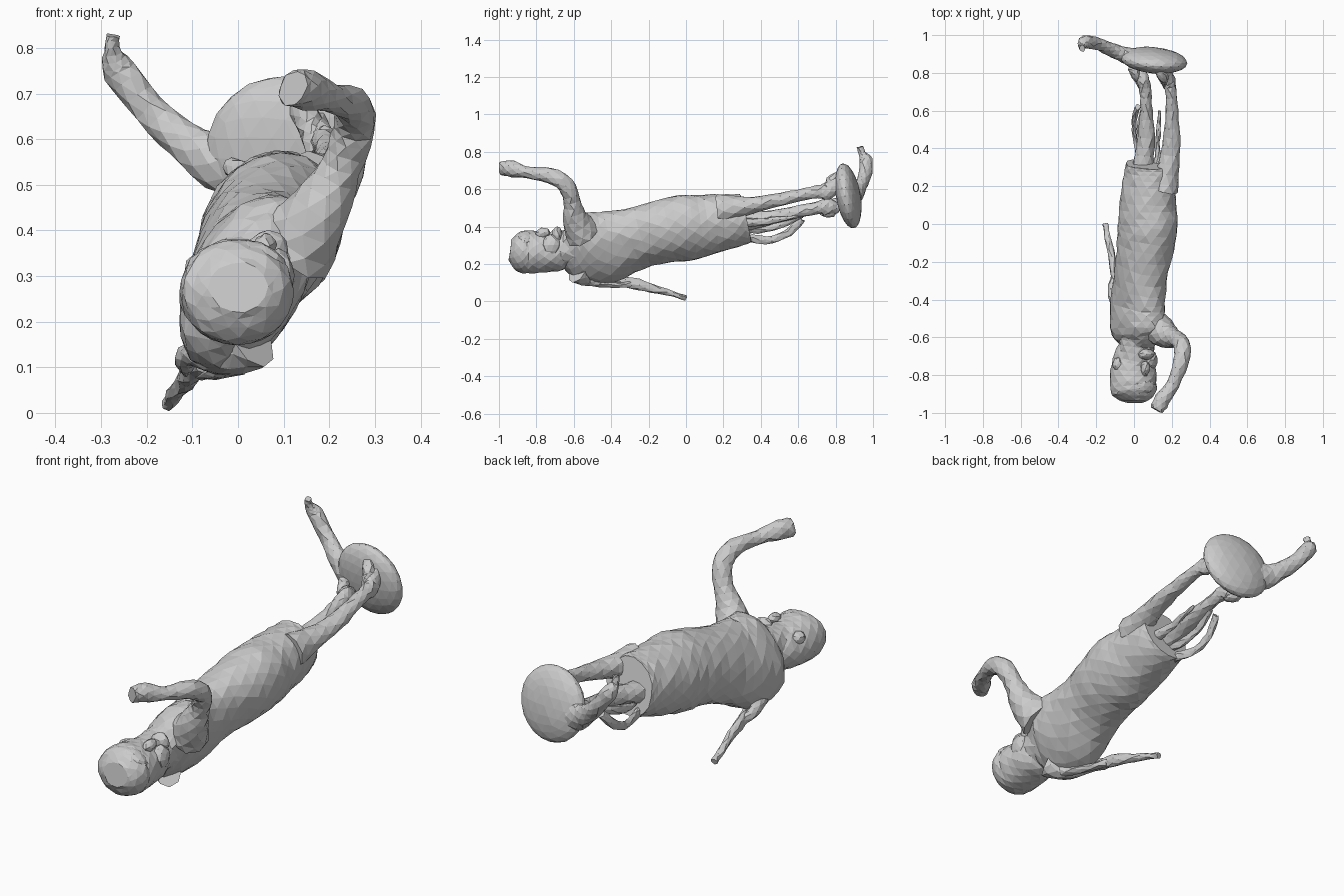
import bpy, bmesh, math, random
from mathutils import Vector, Matrix, Euler

random.seed(4)


def catmull(rows, steps):
    """Smoothly interpolate rows of numbers."""
    out = []
    n = len(rows)
    for i in range(n - 1):
        p = [rows[max(0, min(n - 1, i + k))] for k in (-1, 0, 1, 2)]
        for s in range(steps):
            t = s / steps
            out.append([0.5 * (2 * b + (c - a) * t + (2 * a - 5 * b + 4 * c - d) * t * t
                               + (3 * b - a - 3 * c + d) * t ** 3)
                        for a, b, c, d in zip(*p)])
    out.append(list(rows[-1]))
    return out


def loft(name, rows, sides=10, steps=3, rough=0.003):
    """Rows are x, y, z, radius a, radius b, tilt in degrees."""
    rows = [list(r) + [r[3], 0][len(r) - 4:] for r in rows]
    rows = catmull(rows, steps)
    pts = [Vector(r[:3]) for r in rows]
    u = Vector((0, 0, 1))
    if abs((pts[1] - pts[0]).normalized().z) > 0.85:
        u = Vector((0, 1, 0))
    bm = bmesh.new()
    rings = []
    for i, r in enumerate(rows):
        t = (pts[min(i + 1, len(pts) - 1)] - pts[max(i - 1, 0)]).normalized()
        u = (u - t * u.dot(t)).normalized()
        v = t.cross(u)
        c, s = math.cos(math.radians(r[5])), math.sin(math.radians(r[5]))
        major, minor = u * c + v * s, v * c - u * s
        ring = []
        for k in range(sides):
            a = 2 * math.pi * (k + 0.5 * (i % 2)) / sides
            p = pts[i] + major * r[3] * math.cos(a) + minor * r[4] * math.sin(a)
            p += Vector([random.uniform(-rough, rough) for _ in range(3)])
            ring.append(bm.verts.new(p))
        rings.append(ring)
    for i, (a, b) in enumerate(zip(rings, rings[1:])):
        for k in range(sides):
            j = (k + 1) % sides
            if i % 2 == 0:
                bm.faces.new((a[k], a[j], b[k]))
                bm.faces.new((a[j], b[j], b[k]))
            else:
                bm.faces.new((a[k], a[j], b[j]))
                bm.faces.new((a[k], b[j], b[k]))
    bm.faces.new(rings[0])
    bm.faces.new(rings[-1])
    return finish(name, bm)


def blob(name, loc, size, rot=(0, 0, 0), sub=2, rough=0.003):
    bm = bmesh.new()
    bmesh.ops.create_icosphere(bm, subdivisions=sub, radius=1)
    m = Matrix.LocRotScale(Vector(loc), Euler(rot), Vector(size))
    bmesh.ops.transform(bm, matrix=m, verts=bm.verts)
    for v in bm.verts:
        v.co += Vector([random.uniform(-rough, rough) for _ in range(3)])
    return finish(name, bm)


def finish(name, bm):
    bmesh.ops.recalc_face_normals(bm, faces=bm.faces)
    me = bpy.data.meshes.new(name)
    bm.to_mesh(me)
    bm.free()
    ob = bpy.data.objects.new(name, me)
    bpy.context.collection.objects.link(ob)
    return ob


# Torso, leaning over on one side, ending in a garment hem
loft("torso", [
    (0.02, -0.68, 0.29, 0.07, 0.06, 25),
    (0.02, -0.62, 0.285, 0.15, 0.09, 28),
    (0.015, -0.55, 0.285, 0.205, 0.12, 28),
    (0.02, -0.43, 0.29, 0.205, 0.125, 27),
    (0.035, -0.28, 0.335, 0.175, 0.13, 25),
    (0.06, -0.12, 0.375, 0.175, 0.145, 25),
    (0.073, 0.0, 0.395, 0.185, 0.15, 25),
    (0.073, 0.12, 0.41, 0.165, 0.145, 25),
    (0.08, 0.25, 0.43, 0.15, 0.13, 28),
    (0.08, 0.32, 0.445, 0.135, 0.12, 30)], sides=16, rough=0.004)

# Neck and head, with the face turned upward
loft("neck", [(0.02, -0.55, 0.3, 0.11, 0.1), (0.015, -0.64, 0.285, 0.1, 0.095),
              (0.0, -0.74, 0.27, 0.1, 0.1)], sides=12)
loft("head", [
    (0.01, -0.62, 0.27, 0.06, 0.06), (0.005, -0.665, 0.265, 0.095, 0.1),
    (0.0, -0.75, 0.262, 0.108, 0.118), (-0.005, -0.84, 0.265, 0.117, 0.125),
    (0.0, -0.9, 0.27, 0.105, 0.117), (0.0, -0.94, 0.275, 0.055, 0.065)], sides=14)
blob("brow", (0.04, -0.86, 0.34), (0.07, 0.045, 0.035), (0, 0.3, 0))
blob("nose", (0.06, -0.765, 0.365), (0.025, 0.04, 0.028), (0.3, 0, 0))
blob("chin", (0.065, -0.69, 0.355), (0.045, 0.03, 0.045))
blob("cheek", (0.09, -0.72, 0.3), (0.035, 0.05, 0.06))
blob("ear", (-0.085, -0.74, 0.32), (0.03, 0.035, 0.03))

# Raised arm, bent forward over the head
loft("raised_arm", [
    (0.12, -0.55, 0.36, 0.1, 0.09), (0.18, -0.595, 0.45, 0.07, 0.065),
    (0.225, -0.61, 0.54, 0.045, 0.045), (0.255, -0.645, 0.625, 0.047, 0.045),
    (0.25, -0.73, 0.675, 0.045, 0.04), (0.205, -0.85, 0.69, 0.033, 0.033),
    (0.15, -0.93, 0.708, 0.044, 0.045), (0.12, -0.985, 0.712, 0.032, 0.042)],
    sides=9)

# Hanging arm: upper loop, second strand and a tapering end
loft("lower_upper_arm", [
    (0.03, -0.58, 0.16, 0.07, 0.06), (-0.03, -0.52, 0.12, 0.04, 0.045),
    (-0.09, -0.44, 0.13, 0.028, 0.03), (-0.115, -0.35, 0.115, 0.028, 0.024),
    (-0.105, -0.28, 0.095, 0.02, 0.018)], sides=8)
loft("lower_arm_strand", [
    (0.0, -0.52, 0.11, 0.03, 0.03), (-0.04, -0.42, 0.09, 0.016, 0.02),
    (-0.09, -0.3, 0.09, 0.018, 0.02)], sides=7)
loft("lower_forearm", [
    (-0.075, -0.38, 0.1, 0.014, 0.016), (-0.1, -0.29, 0.098, 0.03, 0.022),
    (-0.115, -0.18, 0.07, 0.023, 0.02), (-0.14, -0.07, 0.04, 0.015, 0.017),
    (-0.152, 0.0, 0.018, 0.015, 0.016)], sides=8)

# Legs and feet
for name, x, z, top in (("upper", 0.185, 0.51, 0.655), ("lower", 0.05, 0.425, 0.52)):
    loft(name + "_leg", [
        (x - 0.03, 0.18, z - 0.02, 0.085, 0.08), (x, 0.32, z, 0.05, 0.055),
        (x + 0.015, 0.46, z + 0.025, 0.038, 0.045), (x + 0.015, 0.6, z + 0.055, 0.033, 0.033),
        (x + 0.01, 0.7, z + 0.075, 0.034, 0.03), (x, 0.755, z + 0.08, 0.045, 0.035),
        (x - 0.02, 0.81, top - 0.02, 0.03, 0.03)], sides=9)
    loft(name + "_foot", [
        (x, 0.73, z + 0.06, 0.028, 0.03), (x - 0.02, 0.77, top - 0.04, 0.032, 0.032),
        (x - 0.04, 0.79, top, 0.032, 0.028), (x - 0.06, 0.83, top + 0.02, 0.02, 0.025)],
        sides=8)

# Loose ragged strips behind the legs
strips = {
    "loop_strip": [(0.03, 0.27, 0.36, 0.03, 0.03), (0.02, 0.36, 0.335, 0.024, 0.014),
                   (0.005, 0.46, 0.33, 0.02, 0.012), (0.0, 0.55, 0.37, 0.022, 0.013),
                   (0.02, 0.62, 0.44, 0.02, 0.014)],
    "inner_strip": [(0.06, 0.28, 0.4, 0.03, 0.03), (0.04, 0.38, 0.385, 0.022, 0.016),
                    (0.03, 0.5, 0.41, 0.02, 0.014), (0.05, 0.62, 0.46, 0.014, 0.014)],
    "pointed_strip": [(0.13, 0.28, 0.42, 0.03, 0.03), (0.125, 0.4, 0.425, 0.02, 0.014),
                      (0.13, 0.5, 0.44, 0.015, 0.012), (0.135, 0.6, 0.455, 0.006, 0.006)],
}
for name, rows in strips.items():
    loft(name, rows, sides=7)

# Rounded disc at the feet with its curved handle
blob("foot_disc", (0.105, 0.867, 0.565), (0.178, 0.064, 0.176), (0.17, 0, -0.1), sub=3, rough=0.001)
loft("disc_handle", [
    (0.04, 0.88, 0.54, 0.09, 0.05), (-0.05, 0.895, 0.555, 0.065, 0.042),
    (-0.125, 0.925, 0.6, 0.043, 0.036), (-0.195, 0.955, 0.665, 0.037, 0.034),
    (-0.26, 0.963, 0.75, 0.037, 0.035), (-0.275, 0.94, 0.79, 0.019, 0.02),
    (-0.275, 0.93, 0.827, 0.015, 0.018)], sides=9)
